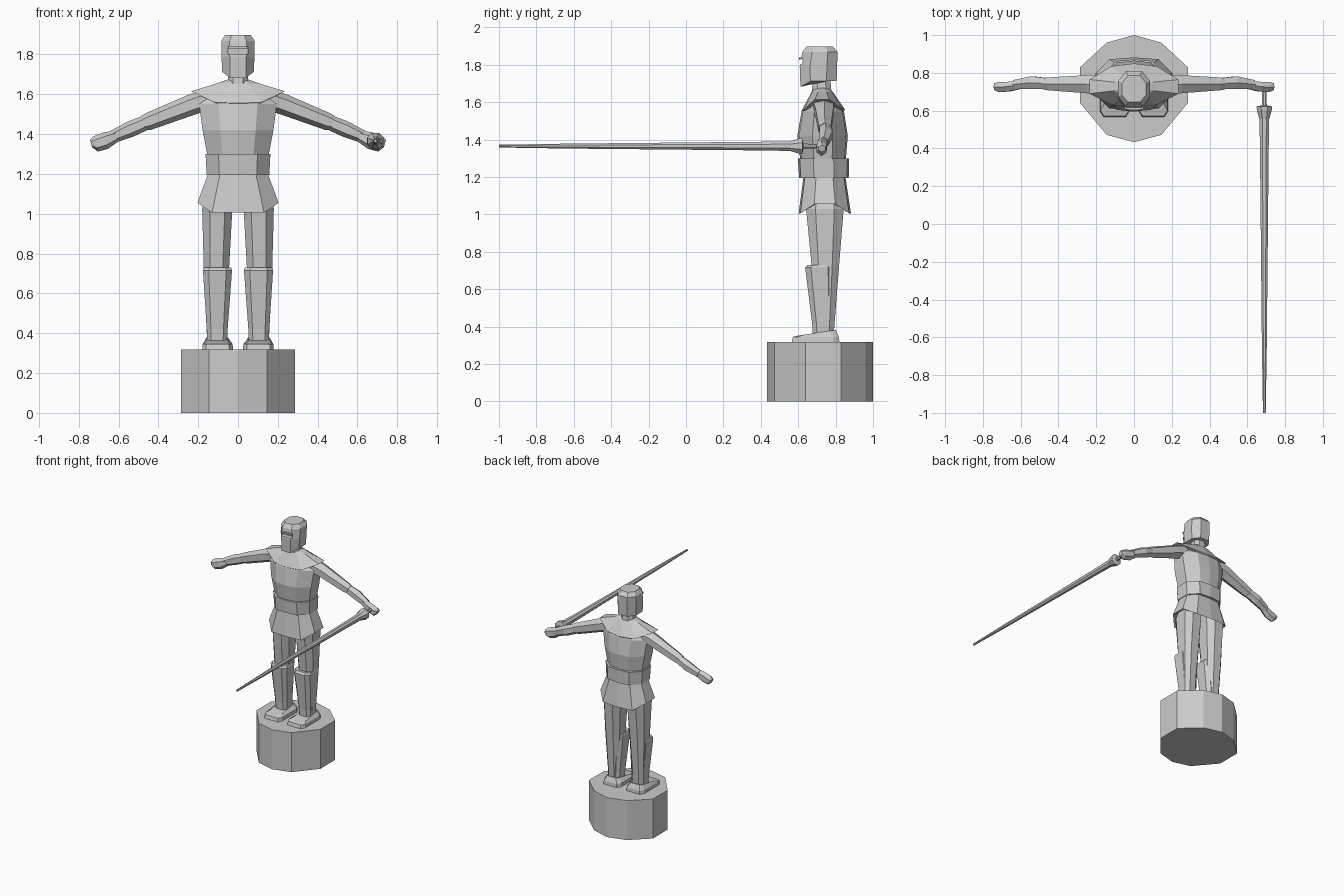
import bpy, bmesh, math
from mathutils import Vector

if "Cube" in bpy.data.objects:
    bpy.data.objects.remove(bpy.data.objects["Cube"])

stone = bpy.data.materials.new("grey_stone")
stone.diffuse_color = (0.6, 0.6, 0.6, 1)
stone.use_nodes = True
stone.node_tree.nodes["Principled BSDF"].inputs["Base Color"].default_value = stone.diffuse_color


def loft(name, rings, mirror=False):
    """Skin a list of equal-length point rings and cap both ends."""
    bm = bmesh.new()
    vs = [[bm.verts.new(p) for p in r] for r in rings]
    n = len(vs[0])
    for a, b in zip(vs, vs[1:]):
        for i in range(n):
            j = (i + 1) % n
            bm.faces.new((a[i], a[j], b[j], b[i]))
    bm.faces.new(vs[0][::-1])
    bm.faces.new(vs[-1])
    bmesh.ops.recalc_face_normals(bm, faces=bm.faces)
    me = bpy.data.meshes.new(name)
    bm.to_mesh(me)
    bm.free()
    me.materials.append(stone)
    ob = bpy.data.objects.new(name, me)
    bpy.context.collection.objects.link(ob)
    if mirror:
        ob.modifiers.new("Mirror", 'MIRROR').use_mirror_merge = False
    return ob


def body_ring(z, hx, yf, yb, dip=0.0, mid=0.5):
    """Ten-sided body section; dip lowers the front and back points."""
    m, d = (yf + yb) / 2, (yb - yf) / 2
    half = [(0, -1), (mid, -.93), (1, -.4), (1, .4), (mid, .93), (0, 1)]
    pts = half + [(-x, y) for x, y in half[4:0:-1]]
    return [(x * hx, m + y * d, z - (dip if abs(y) > .5 else 0)) for x, y in pts]


def oct_ring(z, hx, yf, yb, drop=0.0):
    """Eight-sided section with a narrower front and back; drop lowers the front."""
    m, d = (yf + yb) / 2, (yb - yf) / 2
    pts = [(-.5, -1), (.5, -1), (1, -.45), (1, .45), (.5, 1), (-.5, 1), (-1, .45), (-1, -.45)]
    return [(x * hx, m + y * d, z - (drop if y == -1 else 0)) for x, y in pts]


def box_ring(z, x0, x1, yf, yb, c=0.25):
    """Chamfered rectangle section."""
    cx, cy, hx, hy = (x0 + x1) / 2, (yf + yb) / 2, (x1 - x0) / 2, (yb - yf) / 2
    k = 1 - 2 * c
    pts = [(-k, -1), (k, -1), (1, -k), (1, k), (k, 1), (-k, 1), (-1, k), (-1, -k)]
    return [(cx + x * hx, cy + y * hy, z) for x, y in pts]


def arm_ring(x, y, z, hy, hz, lean=0.3):
    """Six-sided section across an arm that slopes outward."""
    pts = [(0, 1), (1, .5), (1, -.5), (0, -1), (-1, -.5), (-1, .5)]
    return [(x + b * hz * lean, y + a * hy, z + b * hz) for a, b in pts]


# pedestal
half = [(0, .433), (.145, .472), (.285, .64), (.285, .83), (.145, .96), (0, 1)]
plan = half + [(-x, y) for x, y in half[4:0:-1]]
loft("pedestal", [[(x, y, z) for x, y in plan] for z in (0, .318)])

# torso, belt and flared skirt
loft("torso", [body_ring(1.22, .145, .625, .85), body_ring(1.30, .155, .61, .855),
               body_ring(1.42, .178, .595, .865), body_ring(1.55, .195, .618, .845),
               body_ring(1.62, .15, .66, .80)])
loft("belt", [body_ring(1.195, .157, .605, .87, 0, .6), body_ring(1.30, .163, .598, .872, 0, .6)])
loft("skirt", [body_ring(1.215, .145, .63, .85, 0, .6), body_ring(1.055, .204, .602, .882, .05, .64),
               body_ring(1.055, .19, .615, .87, .04, .64), body_ring(1.15, .145, .65, .84, 0, .6)])

# shoulder cape: a pointed collar sloping down at front and back
rim = [(0, .618, 1.555), (.12, .63, 1.56), (.235, .69, 1.615), (.235, .765, 1.615),
       (.12, .835, 1.565), (0, .85, 1.56)]
rim = rim + [(-x, y, z) for x, y, z in rim[4:0:-1]]
loft("shoulder_cape", [[(x * .7, .72 + (y - .72) * .85, z - .02) for x, y, z in rim], rim,
                       body_ring(1.655, .105, .672, .785), body_ring(1.675, .05, .685, .765)])

# neck and helmet with a recessed visor slit
loft("neck", [oct_ring(1.63, .055, .67, .78), oct_ring(1.74, .045, .68, .77)])
helmet = loft("helmet", [oct_ring(1.712, .079, .612, .805, .03), oct_ring(1.79, .083, .608, .808),
                         oct_ring(1.868, .084, .622, .81), oct_ring(1.898, .064, .645, .785)])
cutter = loft("visor_cutter", [[(x, y, z) for x, y in ((-.05, .55), (.05, .55), (.05, .645), (-.05, .645))]
                               for z in (1.802, 1.828)])
cutter.hide_render = True
cutter.hide_viewport = True
cut = helmet.modifiers.new("Slit", 'BOOLEAN')
cut.operation, cut.object, cut.solver = 'DIFFERENCE', cutter, 'EXACT'
loft("visor_brow", [box_ring(z, -.05, .05, .604, .63) for z in (1.828, 1.84)])

# arms: sleeve, forearm and fist
loft("upper_arm", [arm_ring(.15, .735, 1.575, .055, .05), arm_ring(.24, .74, 1.545, .048, .05),
                   arm_ring(.45, .742, 1.463, .034, .042), arm_ring(.475, .742, 1.455, .03, .036)], True)
loft("forearm", [arm_ring(.42, .742, 1.475, .026, .034), arm_ring(.54, .748, 1.425, .034, .039),
                 arm_ring(.635, .738, 1.384, .024, .03)], True)
loft("fist", [arm_ring(.61, .735, 1.39, .022, .028), arm_ring(.665, .727, 1.367, .026, .041),
              arm_ring(.715, .725, 1.35, .026, .038), arm_ring(.738, .727, 1.352, .018, .018)], True)

# legs, shin guards and feet
loft("thigh_and_calf", [box_ring(1.12, .02, .15, .66, .83), box_ring(1.03, .028, .18, .642, .843),
                        box_ring(.72, .045, .172, .672, .818), box_ring(.36, .065, .155, .69, .79)], True)
guard = [box_ring(.35, .055, .155, .678, .79, .2), box_ring(.42, .052, .157, .674, .79, .2),
         box_ring(.715, .03, .176, .637, .79, .2), box_ring(.73, .035, .172, .65, .79, .2)]
loft("shin_guard", guard, True)
loft("foot", [box_ring(.316, .025, .18, .565, .82, .12), box_ring(.345, .027, .177, .572, .818, .12),
              [(x, y, z + max(0, y - .6) * .15) for x, y, z in box_ring(.352, .05, .16, .60, .80, .15)]], True)

# lance with a flared guard, held in one fist and pointing forward
profile = [(.745, .012), (.628, .014), (.622, .045), (.60, .042), (.555, .028), (.40, .025),
           (-.65, .014), (-1.0, .008)]
loft("lance", [[(.69 + r * math.cos(math.tau * i / 8 + .39), y,
                 1.365 + r * math.sin(math.tau * i / 8 + .39)) for i in range(8)] for y, r in profile])
